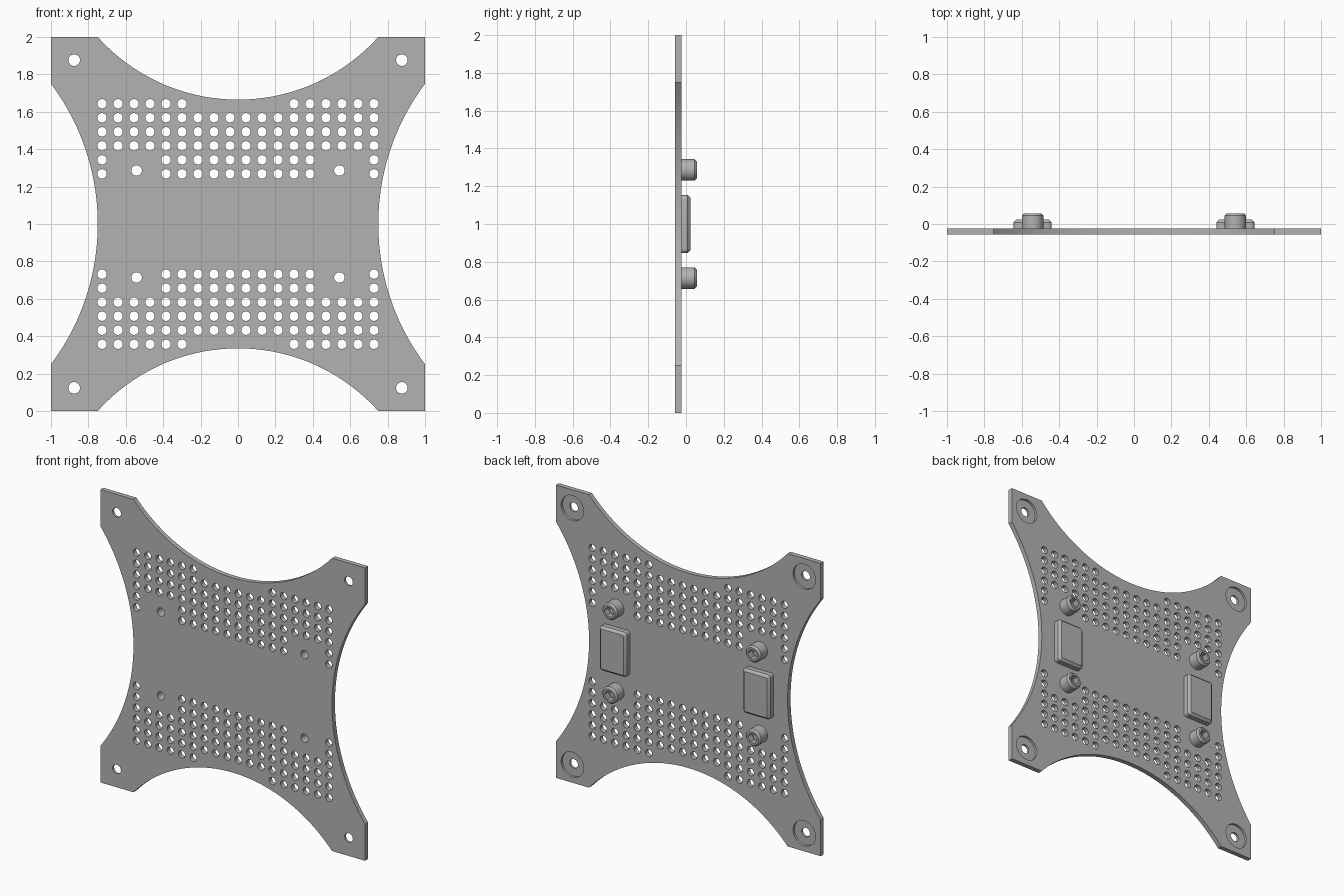
import bpy, bmesh, math
from mathutils import Matrix, Vector

if "Cube" in bpy.data.objects:
    bpy.data.objects.remove(bpy.data.objects["Cube"])

GREY = (0.45, 0.45, 0.45, 1)
grey = bpy.data.materials.new("plain_grey")
grey.use_nodes = True
grey.diffuse_color = GREY
grey.node_tree.nodes["Principled BSDF"].inputs["Base Color"].default_value = GREY

FRONT, BACK = -0.057, -0.025      # plate faces along y
TIP = 0.057                       # bolt boss ends
PAD_TOP = 0.025
BOSS_X, BOSS_Z = 0.542, 0.286     # offsets from the plate centre
CORNER = 0.876


def finish(name, bm):
    bmesh.ops.recalc_face_normals(bm, faces=bm.faces[:])
    mesh = bpy.data.meshes.new(name)
    bm.to_mesh(mesh)
    bm.free()
    mesh.materials.append(grey)
    mesh.shade_smooth()
    mesh.set_sharp_from_angle(angle=math.radians(30))
    obj = bpy.data.objects.new(name, mesh)
    bpy.context.collection.objects.link(obj)


def add_loop(bm, points, y):
    """Lay flat (x, z) points at depth y, with z counted from the plate centre."""
    return [bm.verts.new((p[0], y, p[1] + 1)) for p in points]


def skin(bm, loops):
    for a, b in zip(loops, loops[1:]):
        for i in range(len(a)):
            j = (i + 1) % len(a)
            bm.faces.new((a[i], a[j], b[j], b[i]))


def circle(x, z, r, n):
    return [(x + r * math.cos(math.tau * i / n), z + r * math.sin(math.tau * i / n))
            for i in range(n)]


def hexagon(x, z, r, n):
    """Hexagon sampled at the same angles as a circle of n points."""
    points = []
    for i in range(n):
        a = math.tau * i / n
        k = r * math.cos(math.pi / 6) / math.cos(a % (math.pi / 3) - math.pi / 6)
        points.append((x + k * math.cos(a), z + k * math.sin(a)))
    return points


def rounded_rectangle(x, z, width, height, r, steps=4):
    points = []
    for quarter, (sx, sz) in enumerate(((1, 1), (-1, 1), (-1, -1), (1, -1))):
        for i in range(steps + 1):
            a = (quarter + i / steps) * math.pi / 2
            points.append((x + sx * (width / 2 - r) + r * math.cos(a),
                           z + sz * (height / 2 - r) + r * math.sin(a)))
    return points


def arc(half, sag, steps=48):
    """Concave arc along the top side, from left to right."""
    radius = (half * half + sag * sag) / (2 * sag)
    centre = 1 - sag + radius
    span = math.asin(half / radius)
    angles = [span * (2 * i / steps - 1) for i in range(steps + 1)]
    return [Vector((radius * math.sin(t), centre - radius * math.cos(t))) for t in angles]


# Plate walls: four corner tabs joined by concave arcs
outline = []
for quarter in range(4):
    turn = Matrix.Rotation(-quarter * math.pi / 2, 2)
    outline += [turn @ p for p in arc(0.75, 0.25 if quarter % 2 else 0.335)]
    outline.append(turn @ Vector((1, 1)))
bm = bmesh.new()
front_loops, back_loops = [], []


def plate_wall(rings):
    loops = [add_loop(bm, points, y) for points, y in rings]
    skin(bm, loops)
    front_loops.append(loops[0])
    back_loops.append(loops[-1])


plate_wall([(outline, FRONT), (outline, BACK)])

# Vent grid, bolt holes and counterbored corner holes
for sx in (-1, 1):
    for sz in (-1, 1):
        for row in range(6):
            for col in range(9):
                if (row == 0 and col < 3) or (row > 3 and 4 < col < 8):
                    continue
                vent = circle(sx * 0.0855 * (col + 0.5), sz * (0.643 - 0.075 * row), 0.025, 20)
                plate_wall([(vent, FRONT), (vent, BACK)])
        bolt = circle(sx * BOSS_X, sz * BOSS_Z, 0.028, 48)
        plate_wall([(bolt, FRONT), (bolt, BACK)])
        hole = circle(sx * CORNER, sz * CORNER, 0.031, 40)
        bore = circle(sx * CORNER, sz * CORNER, 0.085, 40)
        floor = BACK - 0.016
        plate_wall([(hole, FRONT), (hole, floor), (bore, floor), (bore, BACK)])

# Plate faces, filled around the holes
for loops in (front_loops, back_loops):
    edges = [bm.edges.get((loop[i - 1], loop[i])) for loop in loops for i in range(len(loop))]
    bmesh.ops.triangle_fill(bm, edges=edges, normal=(0, 1, 0))
finish("plate", bm)

for side, sx in (("left", 1), ("right", -1)):
    # Bolt bosses with hexagonal sockets
    for level, sz in (("upper", 1), ("lower", -1)):
        bm = bmesh.new()
        socket = TIP - 0.045
        rings = [(circle, 0.057, BACK), (circle, 0.057, TIP - 0.012), (circle, 0.046, TIP),
                 (hexagon, 0.036, TIP), (hexagon, 0.036, socket),
                 (circle, 0.028, socket), (circle, 0.028, BACK)]
        loops = [add_loop(bm, shape(sx * BOSS_X, sz * BOSS_Z, r, 48), y)
                 for shape, r, y in rings]
        skin(bm, loops + loops[:1])
        finish(f"{side}_{level}_boss", bm)

    # Chamfered pads between the bosses
    bm = bmesh.new()
    base = rounded_rectangle(sx * BOSS_X, 0, 0.204, 0.305, 0.02)
    top = rounded_rectangle(sx * BOSS_X, 0, 0.172, 0.273, 0.008)
    loops = [add_loop(bm, base, BACK), add_loop(bm, base, PAD_TOP - 0.016),
             add_loop(bm, top, PAD_TOP)]
    skin(bm, loops)
    bm.faces.new(loops[0])
    bm.faces.new(loops[-1])
    finish(f"{side}_pad", bm)
